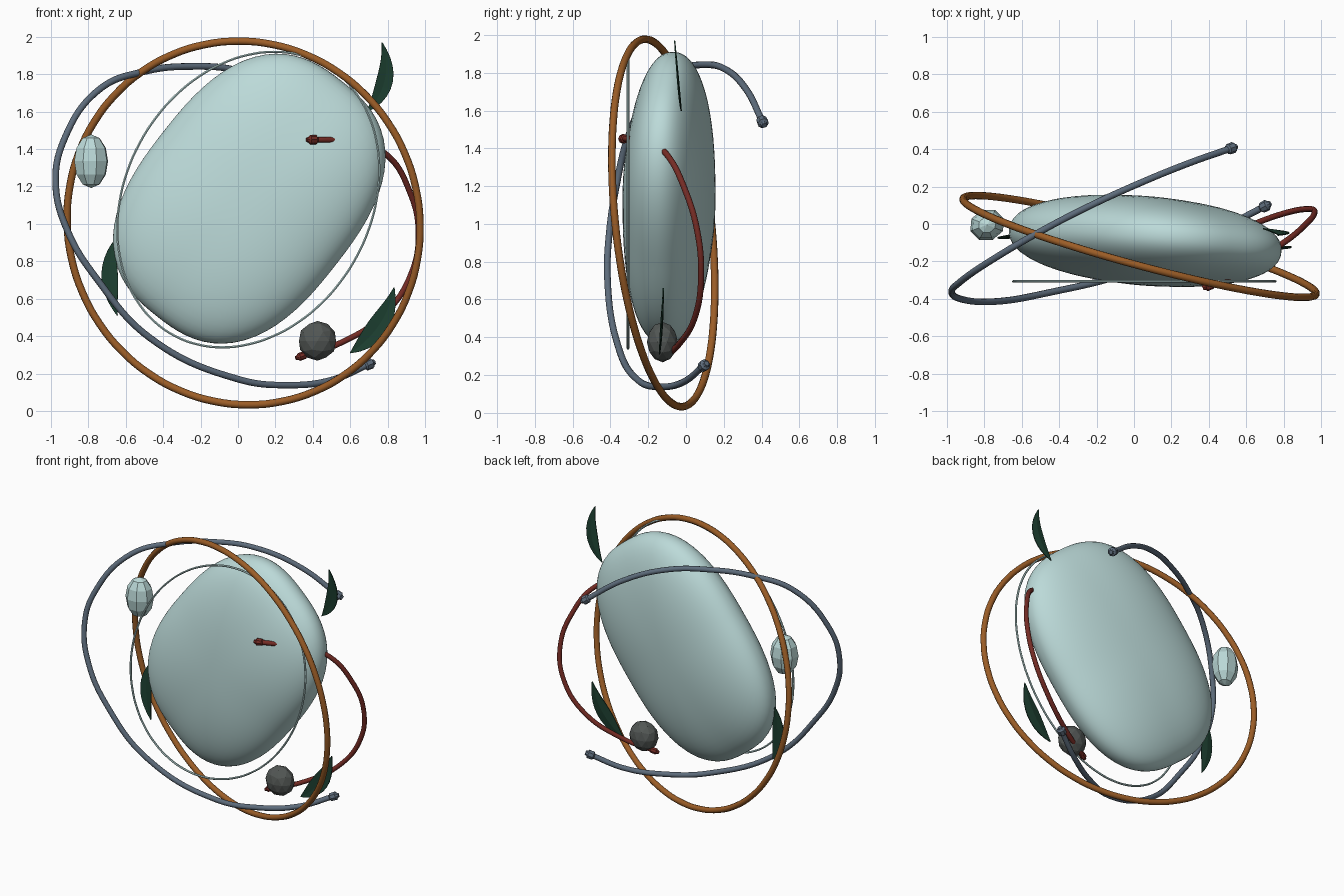
import bpy, bmesh, math
from mathutils import Vector, Matrix

if "Cube" in bpy.data.objects:
    bpy.data.objects.remove(bpy.data.objects["Cube"])


def material(name, rgb):
    m = bpy.data.materials.new(name)
    m.diffuse_color = (*rgb, 1)
    m.use_nodes = True
    m.node_tree.nodes["Principled BSDF"].inputs["Base Color"].default_value = m.diffuse_color
    return m


PALE = material("pale_teal", (0.50, 0.70, 0.69))
ORANGE = material("burnt_orange", (0.33, 0.11, 0.02))
SLATE = material("slate_blue", (0.11, 0.15, 0.20))
RED = material("dark_red", (0.18, 0.025, 0.018))
GREY = material("charcoal", (0.085, 0.095, 0.09))
GREEN = material("leaf_green", (0.012, 0.05, 0.03))


def mesh_object(name, bm, mat, smooth=None):
    bmesh.ops.recalc_face_normals(bm, faces=bm.faces[:])
    me = bpy.data.meshes.new(name)
    bm.to_mesh(me)
    bm.free()
    ob = bpy.data.objects.new(name, me)
    bpy.context.collection.objects.link(ob)
    me.materials.append(mat)
    if smooth:
        shade(ob, smooth)
    return ob


def shade(ob, degrees):
    bpy.ops.object.select_all(action='DESELECT')
    ob.select_set(True)
    bpy.context.view_layer.objects.active = ob
    bpy.ops.object.shade_smooth_by_angle(angle=math.radians(degrees))


def tube(name, points, radius, mat, closed=False, bevel=3):
    """Round tube swept through a few points."""
    cu = bpy.data.curves.new(name, 'CURVE')
    cu.dimensions = '3D'
    cu.bevel_depth = radius
    cu.bevel_resolution = bevel
    cu.resolution_u = 4 if closed else 12
    cu.use_fill_caps = not closed
    sp = cu.splines.new('BEZIER')
    sp.bezier_points.add(len(points) - 1)
    for bp, p in zip(sp.bezier_points, points):
        bp.co = p
        bp.handle_left_type = bp.handle_right_type = 'AUTO'
    sp.use_cyclic_u = closed
    ob = bpy.data.objects.new(name, cu)
    bpy.context.collection.objects.link(ob)
    cu.materials.append(mat)
    bpy.ops.object.select_all(action='DESELECT')
    ob.select_set(True)
    bpy.context.view_layer.objects.active = ob
    bpy.ops.object.convert(target='MESH')
    shade(bpy.context.object, 50)


def end_cap(name, tip, inner, radius, mat):
    """Small faceted bead closing a tube end, turned around the tube direction."""
    tip, inner = Vector(tip), Vector(inner)
    d = (tip - inner).normalized()
    turn = d.to_track_quat('Z', 'Y').to_matrix()
    profile = [(-0.03, 0.9), (-0.02, 1.6), (0.015, 1.7), (0.022, 1.1), (0.035, 0.8)]
    bm = bmesh.new()
    rings = []
    for h, s in profile:
        rings.append([bm.verts.new(tip + turn @ Vector((
            radius * s * math.cos(k * math.pi / 4),
            radius * s * math.sin(k * math.pi / 4), h))) for k in range(8)])
    for a, b in zip(rings, rings[1:]):
        for k in range(8):
            bm.faces.new((a[k], a[(k + 1) % 8], b[(k + 1) % 8], b[k]))
    bm.faces.new(rings[0])
    bm.faces.new(rings[-1])
    mesh_object(name, bm, mat)


def leaf(name, base, mid, tip, half_width):
    """Thin curved blade around a bent spine."""
    base, mid, tip = Vector(base), Vector(mid), Vector(tip)
    ctrl = 2 * mid - (base + tip) / 2
    bm = bmesh.new()
    rows, n = [], 10
    for i in range(n + 1):
        t = i / n
        p = (1 - t) ** 2 * base + 2 * t * (1 - t) * ctrl + t * t * tip
        tan = 2 * (1 - t) * (ctrl - base) + 2 * t * (tip - ctrl)
        side = tan.cross(Vector((0, 1, 0))).normalized()
        w = half_width * math.sin(math.pi * t ** 0.9) + 0.002
        fold = Vector((0, -0.12 * w, 0))
        rows.append([bm.verts.new(q) for q in
                     (p - side * w + fold, p, p + side * w + fold)])
    for a, b in zip(rows, rows[1:]):
        for k in range(2):
            bm.faces.new((a[k], a[k + 1], b[k + 1], b[k]))
    ob = mesh_object(name, bm, GREEN)
    mod = ob.modifiers.new("thickness", 'SOLIDIFY')
    mod.thickness = 0.006
    mod.offset = 0


# Body: soft rounded pebble, leaning and slightly turned
bm = bmesh.new()
bmesh.ops.create_uvsphere(bm, u_segments=64, v_segments=40, radius=1)
N = 2.6
lean = math.radians(52)
turn = Matrix.Rotation(math.radians(-5.7), 3, 'Z') @ Matrix.Rotation(math.radians(-3), 3, 'X') \
    @ Matrix.Rotation(-lean, 3, 'Y')
for v in bm.verts:
    c = v.co
    flat = (abs(c.x) ** N + abs(c.z) ** N) ** (2.2 / N)
    k = (flat + abs(c.y) ** 2.2) ** (-1 / 2.2)
    v.co = turn @ Vector((c.x * k * 0.80, c.y * k * 0.235, c.z * k * 0.585)) \
        + Vector((0.06, -0.09, 1.135))
mesh_object("body", bm, PALE, 60)

# Large tilted ring
normal = Vector((0.27, 1, 0.106)).normalized()
u = Vector((0, 0, 1)).cross(normal).normalized()
w = normal.cross(u)
centre = Vector((0.03, -0.12, 1.005))
angles = [i * math.tau / 32 for i in range(32)]
tube("large_ring", [centre + 0.977 * (u * math.cos(a) + w * math.sin(a)) for a in angles],
     0.02, ORANGE, True)

# Thin oval ring in front of the body
tube("thin_ring", [(0.055 + 0.70 * math.cos(a), -0.307,
                    1.13 + 0.157 * math.cos(a) + 0.774 * math.sin(a)) for a in angles],
     0.007, PALE, True, 1)

# Slate hoop, open at the back
hoop = [(0.70, 0.095, 0.25), (0.5, -0.01, 0.165), (0.27, -0.13, 0.138), (0, -0.25, 0.17),
        (-0.47, -0.37, 0.39), (-0.75, -0.415, 0.70), (-0.91, -0.405, 0.96),
        (-0.975, -0.365, 1.22), (-0.93, -0.31, 1.45), (-0.74, -0.18, 1.72),
        (-0.5, -0.04, 1.815), (-0.25, 0.09, 1.842), (0, 0.205, 1.82),
        (0.28, 0.32, 1.71), (0.52, 0.405, 1.54)]
tube("slate_hoop", hoop, 0.018, SLATE)
end_cap("hoop_end_low", hoop[0], hoop[1], 0.018, SLATE)
end_cap("hoop_end_high", hoop[-1], hoop[-2], 0.018, SLATE)

# Red cord passing through the body
cord = [(0.40, -0.33, 1.45), (0.47, -0.305, 1.45), (0.64, -0.2, 1.435), (0.80, -0.10, 1.365),
        (0.915, -0.005, 1.18), (0.965, 0.06, 0.96), (0.925, 0.08, 0.73),
        (0.78, 0.05, 0.515), (0.54, -0.04, 0.36), (0.34, -0.12, 0.293)]
tube("red_cord", cord, 0.016, RED)
end_cap("cord_end_front", cord[0], cord[1], 0.015, RED)
end_cap("cord_end_low", cord[-1], cord[-2], 0.013, RED)

# Dark bead
bm = bmesh.new()
bmesh.ops.create_icosphere(bm, subdivisions=2, radius=1)
bmesh.ops.scale(bm, vec=(0.104, 0.082, 0.106), verts=bm.verts[:])
bmesh.ops.translate(bm, vec=(0.425, -0.125, 0.375), verts=bm.verts[:])
mesh_object("dark_bead", bm, GREY)

# Pale pebble
bm = bmesh.new()
bmesh.ops.create_uvsphere(bm, u_segments=8, v_segments=6, radius=1)
bmesh.ops.scale(bm, vec=(0.096, 0.085, 0.143), verts=bm.verts[:])
bmesh.ops.rotate(bm, cent=(0, 0, 0), verts=bm.verts[:],
                 matrix=Matrix.Rotation(math.radians(20), 3, 'Z'))
bmesh.ops.translate(bm, vec=(-0.785, -0.005, 1.335), verts=bm.verts[:])
mesh_object("pale_pebble", bm, PALE)

# Leaves
leaf("leaf_top", (0.69, -0.025, 1.60), (0.785, -0.04, 1.77), (0.77, -0.06, 1.97), 0.042)
leaf("leaf_right", (0.60, -0.14, 0.31), (0.755, -0.125, 0.46), (0.835, -0.12, 0.66), 0.055)
leaf("leaf_left", (-0.67, -0.06, 0.90), (-0.685, -0.07, 0.70), (-0.645, -0.075, 0.51), 0.042)
